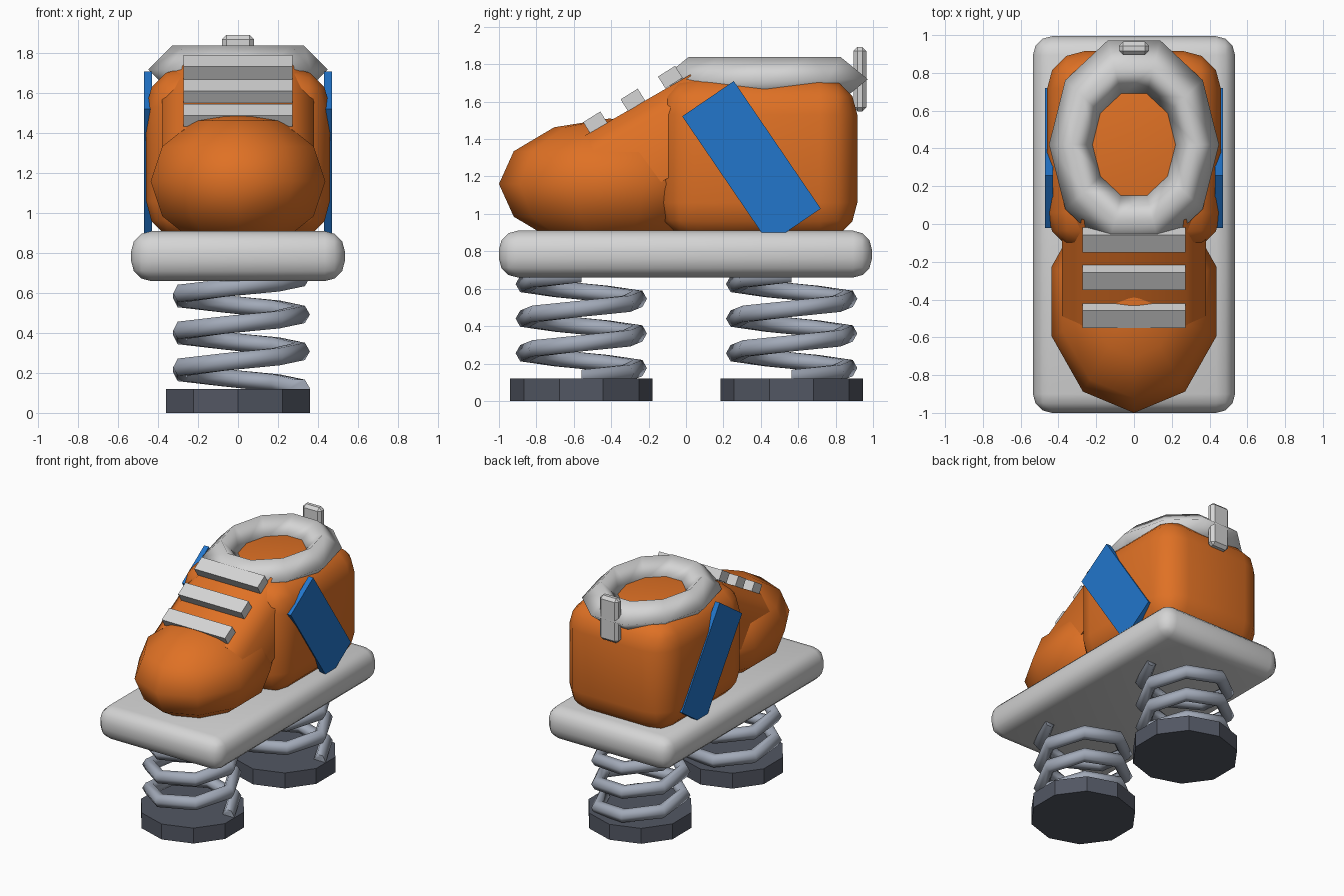
import bpy, bmesh
from math import pi, sin, cos, radians
from mathutils import Matrix, Vector

if "Cube" in bpy.data.objects:
    bpy.data.objects.remove(bpy.data.objects["Cube"])


def material(name, rgb):
    m = bpy.data.materials.new(name)
    m.diffuse_color = (*rgb, 1)
    m.use_nodes = True
    m.node_tree.nodes["Principled BSDF"].inputs["Base Color"].default_value = m.diffuse_color
    return m


ORANGE = material("orange", (0.74, 0.165, 0.018))
BLUE = material("blue", (0.016, 0.18, 0.60))
LIGHT = material("light grey", (0.66, 0.66, 0.66))
STEEL = material("steel", (0.36, 0.40, 0.48))
DARK = material("dark slate", (0.085, 0.095, 0.125))


def finish(bm, name, mat, smooth=None):
    """Turn a bmesh into an object; smooth is an edge angle in degrees."""
    bmesh.ops.recalc_face_normals(bm, faces=bm.faces)
    if smooth is not None:
        for f in bm.faces:
            f.smooth = True
        for e in bm.edges:
            if len(e.link_faces) == 2 and e.calc_face_angle(0) > radians(smooth):
                e.smooth = False
    me = bpy.data.meshes.new(name)
    bm.to_mesh(me)
    bm.free()
    me.materials.append(mat)
    ob = bpy.data.objects.new(name, me)
    bpy.context.collection.objects.link(ob)
    return ob


def box(name, mat, centre, size, bevel=0, segments=2, tilt=0, smooth=None):
    bm = bmesh.new()
    bmesh.ops.create_cube(bm, size=1)
    bmesh.ops.scale(bm, vec=size, verts=bm.verts)
    if bevel:
        bmesh.ops.bevel(bm, geom=bm.edges[:], offset=bevel, segments=segments,
                        profile=0.5, affect='EDGES', clamp_overlap=True)
    bm.transform(Matrix.Translation(centre) @ Matrix.Rotation(radians(tilt), 4, 'X'))
    return finish(bm, name, mat, smooth)


def loft(name, mat, rings, loop=False, smooth=None):
    """Skin closed rings of points; cap the ends unless the rings loop."""
    bm = bmesh.new()
    vs = [[bm.verts.new(p) for p in r] for r in rings]
    n = len(vs[0])
    for i in range(len(vs) if loop else len(vs) - 1):
        a, b = vs[i], vs[(i + 1) % len(vs)]
        for j in range(n):
            k = (j + 1) % n
            bm.faces.new((a[j], a[k], b[k], b[j]))
    if not loop:
        bm.faces.new(vs[0])
        bm.faces.new(vs[-1])
    bmesh.ops.remove_doubles(bm, verts=bm.verts, dist=1e-4)
    return finish(bm, name, mat, smooth)


# ground discs and coil springs
for label, cy in (("front", -0.56), ("rear", 0.565)):
    disc = [[(0.38 * sin(i * pi / 5), cy + 0.38 * cos(i * pi / 5), z) for i in range(10)]
            for z in (0, 0.12)]
    loft(label + "_base", DARK, disc)
    coil = []
    for i in range(22):
        a = i * 2 * pi / 7
        ring = []
        for j in range(6):
            t = j * pi / 3
            r = 0.31 + 0.05 * cos(t)
            ring.append((r * cos(a), cy + r * sin(a),
                         0.123 + 0.555 * i / 21 + 0.05 * sin(t)))
        coil.append(ring)
    loft(label + "_spring", STEEL, coil, smooth=65)

# rounded platform
box("platform", LIGHT, (0, -0.003, 0.785), (1.07, 1.994, 0.25), 0.1, 3, smooth=40)

# toe: low-poly ellipsoid with a point at the front
toe = []
for i in range(7):
    lat = -pi / 2 + i * pi / 6
    toe.append([(0.46 * cos(lat) * sin(j * pi / 5), -0.41 - 0.59 * cos(lat) * cos(j * pi / 5),
                 1.16 + 0.35 * sin(lat)) for j in range(10)])
bm_toe = loft("toe", ORANGE, toe, smooth=60)

# heel block
box("heel", ORANGE, (0, 0.388, 1.295), (0.92, 1.056, 0.87), 0.2, 3, smooth=40)

# sloped instep with chamfered upper edges
section = [(-0.38, -0.42), (0.38, -0.42), (0.38, -0.1), (0.27, 0), (-0.27, 0), (-0.38, -0.1)]
start, along, normal = Vector((0, -0.54, 1.42)), Vector((0, 0.866, 0.5)), Vector((0, -0.5, 0.866))
loft("instep", ORANGE,
     [[start + along * d + normal * h + Vector((x, 0, 0)) for x, h in section]
      for d in (0, 0.65)], smooth=50)

# lace bars
for i in range(3):
    box("lace_%d" % (i + 1), LIGHT, (0, -0.484 + 0.2 * i, 1.487 + 0.122 * i),
        (0.545, 0.108, 0.075), tilt=32)

# padded collar: oval ring with a diamond section
collar = []
for i in range(10):
    a = i * pi / 5
    collar.append([((0.33 + 0.12 * cos(t)) * cos(a),
                    0.42 + 1.29 * (0.33 + 0.12 * cos(t)) * sin(a),
                    1.72 + 0.12 * sin(t)) for t in (0, pi / 2, pi, 3 * pi / 2)])
loft("collar", LIGHT, collar, loop=True, smooth=120)

# pull tab at the back
box("pull_tab", LIGHT, (0, 0.93, 1.72), (0.16, 0.07, 0.345), 0.022, 1)

# slanted side stripes
for label, s in (("right", 1), ("left", -1)):
    box(label + "_stripe", BLUE, (s * 0.45, 0.35, 1.275), (0.04, 0.334, 0.825), tilt=34.3)
